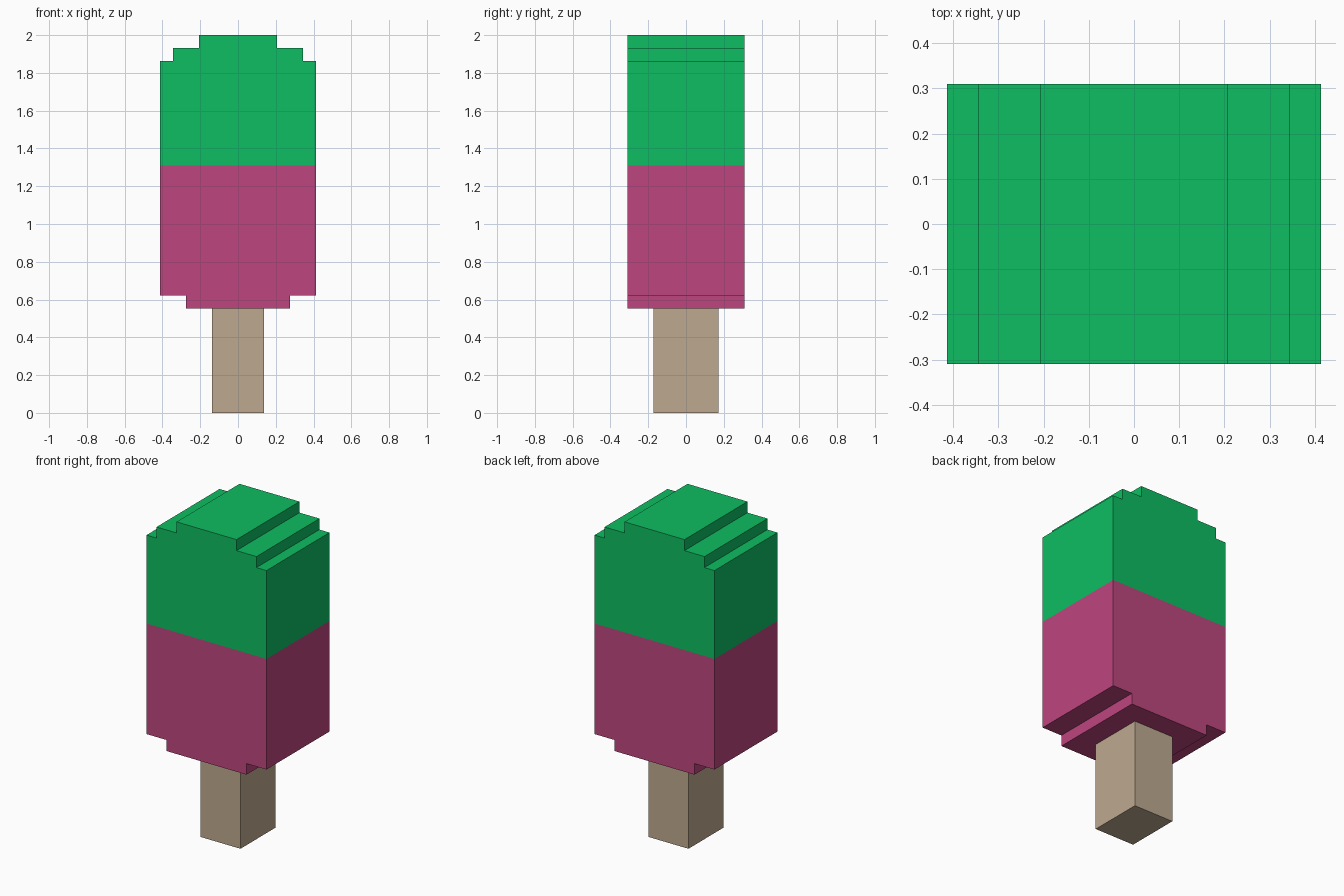
import bpy
import bmesh

cube = bpy.data.objects.get("Cube")
if cube:
    bpy.data.objects.remove(cube, do_unlink=True)

U = 2 / 29  # one grid step: the whole treat is 29 steps tall


def srgb(*rgb):
    """8-bit colour to linear RGBA."""
    lin = [c / 255 for c in rgb]
    return [c / 12.92 if c <= 0.04045 else ((c + 0.055) / 1.055) ** 2.4 for c in lin] + [1.0]


def material(name, colour):
    mat = bpy.data.materials.new(name)
    mat.use_nodes = True
    mat.diffuse_color = colour
    mat.node_tree.nodes["Principled BSDF"].inputs["Base Color"].default_value = colour
    return mat


def stepped_block(name, half_profile, half_depth, mat):
    """Mirror a right-hand (x, z) outline and extrude it along y, in grid steps."""
    outline = half_profile + [(-x, z) for x, z in reversed(half_profile)]
    bm = bmesh.new()
    front = bm.faces.new([bm.verts.new((x * U, -half_depth * U, z * U)) for x, z in outline])
    extruded = bmesh.ops.extrude_face_region(bm, geom=[front], use_keep_orig=True)
    back = [v for v in extruded["geom"] if isinstance(v, bmesh.types.BMVert)]
    bmesh.ops.translate(bm, verts=back, vec=(0, 2 * half_depth * U, 0))
    bmesh.ops.recalc_face_normals(bm, faces=bm.faces)
    mesh = bpy.data.meshes.new(name)
    bm.to_mesh(mesh)
    bm.free()
    mesh.materials.append(mat)
    obj = bpy.data.objects.new(name, mesh)
    bpy.context.collection.objects.link(obj)
    return obj


green = material("lime_green", srgb(13, 190, 98))
pink = material("berry_pink", srgb(190, 70, 127))
wood = material("pale_wood", srgb(190, 170, 144))

# Wooden stick
stepped_block("stick", [(2, 0), (2, 8)], 2.5, wood)

# Lower ice with one step at the bottom
stepped_block("lower_ice", [(4, 8), (4, 9), (6, 9), (6, 19)], 4.5, pink)

# Upper ice with a stepped, rounded top
stepped_block("upper_ice", [(6, 19), (6, 27), (5, 27), (5, 28), (3, 28), (3, 29)], 4.5, green)
